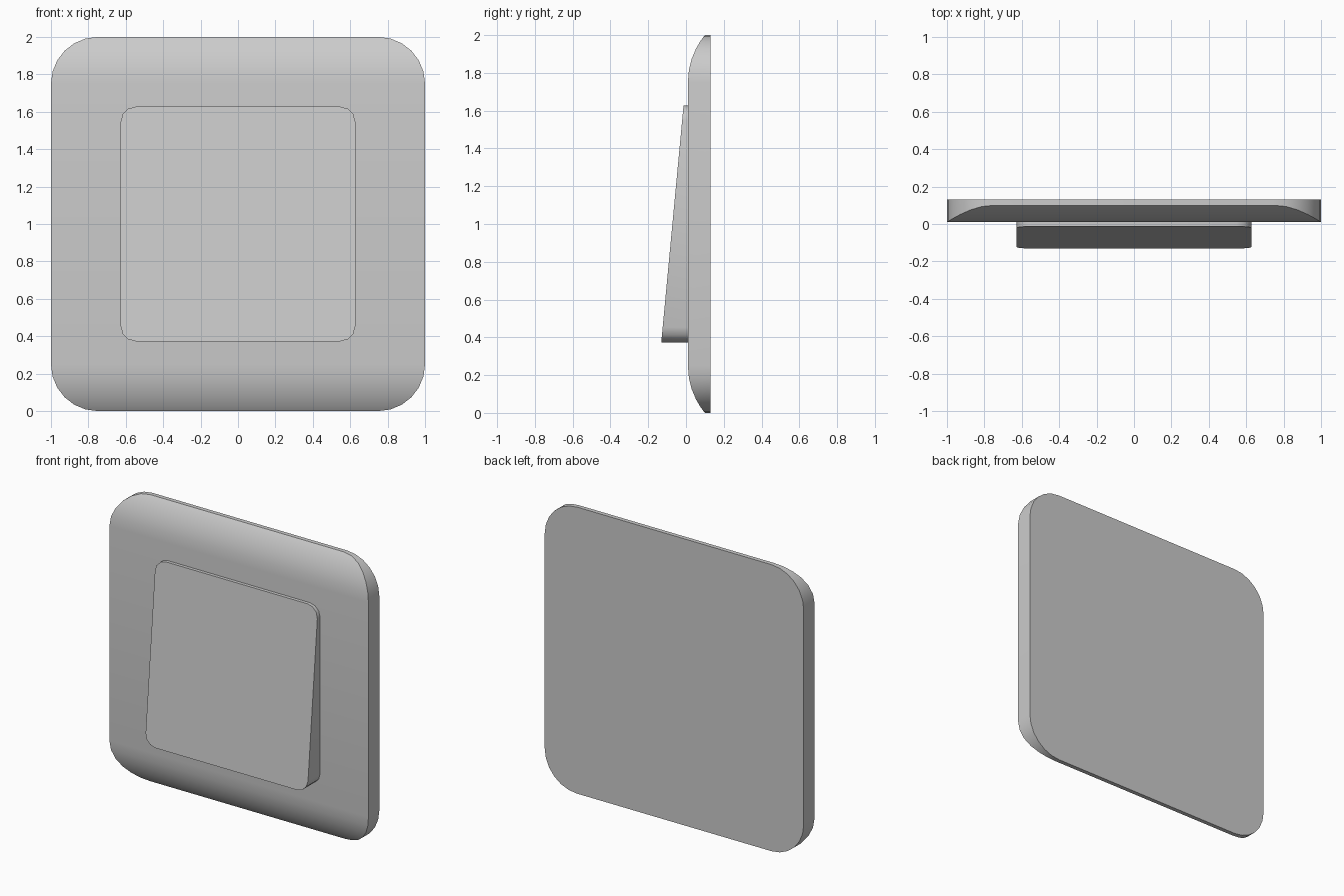
import bpy
import math

if "Cube" in bpy.data.objects:
    bpy.data.objects.remove(bpy.data.objects["Cube"])


def make(name, verts, faces, angle):
    mesh = bpy.data.meshes.new(name)
    mesh.from_pydata(verts, [], faces)
    mesh.update()
    ob = bpy.data.objects.new(name, mesh)
    bpy.context.collection.objects.link(ob)
    bpy.ops.object.select_all(action='DESELECT')
    bpy.context.view_layer.objects.active = ob
    ob.select_set(True)
    bpy.ops.object.mode_set(mode='EDIT')
    bpy.ops.mesh.select_all(action='SELECT')
    bpy.ops.mesh.normals_make_consistent(inside=False)
    bpy.ops.object.mode_set(mode='OBJECT')
    bpy.ops.object.shade_smooth_by_angle(angle=math.radians(angle))
    return ob


def slab(name, half, radius, segs, front, back, angle):
    """Rounded square in XZ around z = 1, made of horizontal strips;
    front(z) gives the y of the front surface and the z shift of its edge."""
    c = half - radius
    rows = []
    for side in (-1, 1):
        for i in range(segs + 1):
            a = math.pi / 2 * (i / segs if side > 0 else 1 - i / segs)
            rows.append((c + radius * math.cos(a), 1 + side * (c + radius * math.sin(a))))
    verts, faces = [], []
    for x, z in rows:
        y = front(z)
        verts += [(-x, y, z), (x, y, z), (x, back, z), (-x, back, z)]
    n = len(rows)
    for r in range(n - 1):
        b, t = 4 * r, 4 * r + 4
        for k in range(3):
            if k != 2:
                faces.append((b + k, b + k + 1, t + k + 1, t + k))
        faces.append((b + 3, b, t, t + 3))
    # flat back and the two end caps
    faces.append([4 * r + 2 for r in range(n)] + [4 * r + 3 for r in reversed(range(n))])
    faces.append((0, 1, 2, 3))
    e = 4 * (n - 1)
    faces.append((e, e + 1, e + 2, e + 3))
    return make(name, verts, faces, angle)


# wall plate: front curves back towards the top and bottom edges
R = 0.392


def plate_front(z):
    d = max(0.0, abs(z - 1) - 0.75)
    return 0.01 + R - math.sqrt(R * R - d * d)


slab("wall_plate", 1.0, 0.25, 6, plate_front, 0.13, 35)

# rocker button: tilted flat front, pressed in at the top
slab("rocker_button", 0.627, 0.08, 3,
     lambda z: -0.131 + (z - 0.373) / 1.254 * 0.118, 0.03, 35)
